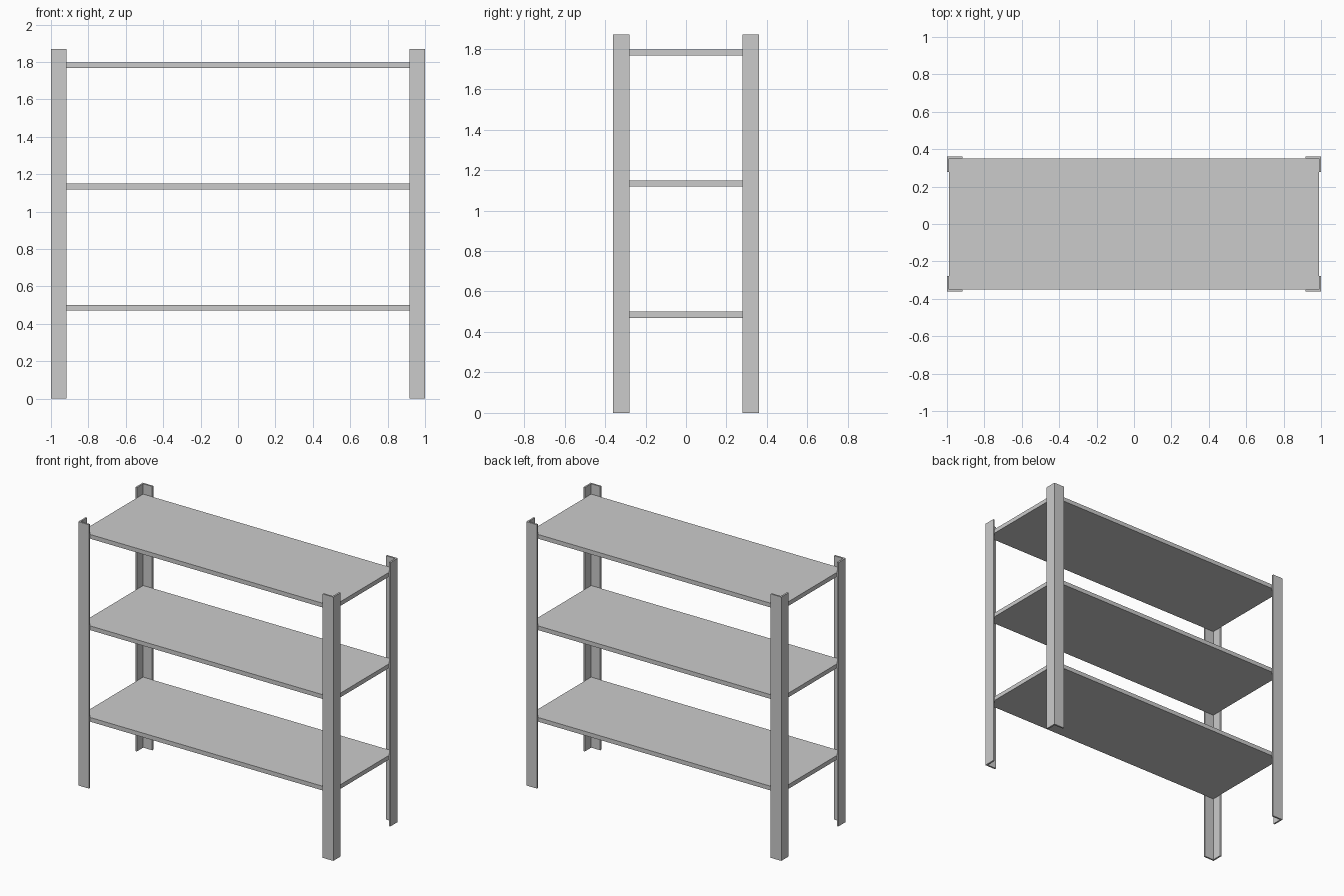
import bpy, bmesh

if "Cube" in bpy.data.objects:
    bpy.data.objects.remove(bpy.data.objects["Cube"])

HX, HY, H = 1.0, 0.361, 1.87      # half width, half depth, height
FLANGE, T = 0.083, 0.012          # angle-iron flange width and thickness
SHELF_T = 0.03


def extrude_profile(name, points, z0, z1):
    """Solid prism from a 2D outline."""
    bm = bmesh.new()
    face = bm.faces.new([bm.verts.new((x, y, z0)) for x, y in points])
    new = bmesh.ops.extrude_face_region(bm, geom=[face])["geom"]
    verts = [v for v in new if isinstance(v, bmesh.types.BMVert)]
    bmesh.ops.translate(bm, verts=verts, vec=(0, 0, z1 - z0))
    bmesh.ops.recalc_face_normals(bm, faces=bm.faces)
    mesh = bpy.data.meshes.new(name)
    bm.to_mesh(mesh)
    bm.free()
    obj = bpy.data.objects.new(name, mesh)
    bpy.context.collection.objects.link(obj)
    return obj


# Four L-section corner posts, open towards the centre
L_SECTION = [(HX, HY), (HX - FLANGE, HY), (HX - FLANGE, HY - T),
             (HX - T, HY - T), (HX - T, HY - FLANGE), (HX, HY - FLANGE)]
for sx, side in ((-1, "left"), (1, "right")):
    for sy, end in ((-1, "front"), (1, "back")):
        extrude_profile(f"{end}_{side}_post",
                        [(sx * x, sy * y) for x, y in L_SECTION], 0, H)

# Three flat shelves seated inside the posts
sx, sy = HX - T, HY - T
for name, top in (("lower", 0.50), ("middle", 1.149), ("upper", 1.797)):
    extrude_profile(f"{name}_shelf",
                    [(-sx, -sy), (sx, -sy), (sx, sy), (-sx, sy)],
                    top - SHELF_T, top)
